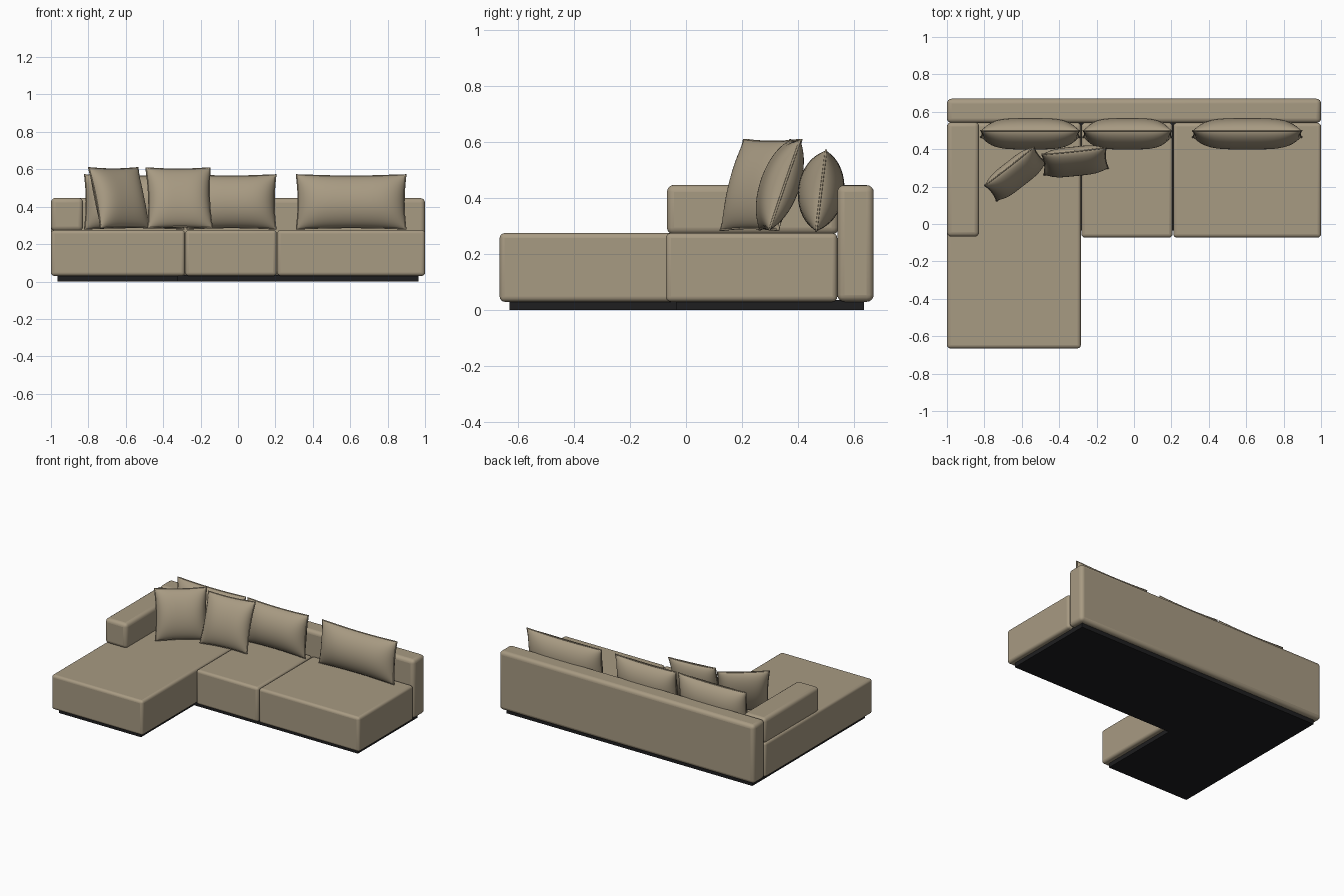
import bpy
import bmesh
from math import sin, pi, radians
from mathutils import Matrix, Vector

cube = bpy.data.objects.get("Cube")
if cube:
    bpy.data.objects.remove(cube, do_unlink=True)


def material(name, rgb):
    mat = bpy.data.materials.new(name)
    mat.use_nodes = True
    mat.diffuse_color = (*rgb, 1)
    mat.node_tree.nodes["Principled BSDF"].inputs["Base Color"].default_value = (*rgb, 1)
    return mat


fabric = material("tan fabric", (0.39, 0.325, 0.225))
black = material("black plinth", (0.013, 0.013, 0.014))


def add_mesh(name, bm, mat):
    bmesh.ops.recalc_face_normals(bm, faces=bm.faces)
    mesh = bpy.data.meshes.new(name)
    bm.to_mesh(mesh)
    bm.free()
    mesh.materials.append(mat)
    obj = bpy.data.objects.new(name, mesh)
    bpy.context.collection.objects.link(obj)
    return obj


def shade_smooth(obj):
    bpy.ops.object.select_all(action='DESELECT')
    obj.select_set(True)
    bpy.context.view_layer.objects.active = obj
    bpy.ops.object.shade_smooth_by_angle(angle=radians(40))


def block(name, x, y, z, radius):
    """Upholstered box with rounded edges, spanning the given ranges."""
    bm = bmesh.new()
    bmesh.ops.create_cube(bm, size=1)
    low, high = (Vector(c) for c in zip(x, y, z))
    for v in bm.verts:
        v.co = Vector([a + (b - a) * (c + 0.5) for a, b, c in zip(low, high, v.co)])
    obj = add_mesh(name, bm, fabric)
    bevel = obj.modifiers.new("soft edges", 'BEVEL')
    bevel.width = radius
    bevel.segments = 4
    shade_smooth(obj)
    return obj


def pillow(name, centre, width, height, thickness, turn, tilt):
    """Stuffed cushion: two bulged panels joined at a piped seam."""
    place = (Matrix.Translation(centre) @ Matrix.Rotation(radians(turn), 4, 'Z')
             @ Matrix.Rotation(radians(-tilt), 4, 'X'))

    def outline(u, v):
        # edges pull in slightly between the corners
        x = u * (width / 2 - 0.010 * (1 - v * v))
        z = v * (height / 2 - 0.008 * (1 - u * u))
        return x, z

    bm = bmesh.new()
    for side in (-1, 1):
        grid = bmesh.ops.create_grid(bm, x_segments=24, y_segments=24, size=1)
        for vert in grid["verts"]:
            u, v = sin(vert.co.x * pi / 2), sin(vert.co.y * pi / 2)
            x, z = outline(u, v)
            puff = max(0, (1 - u ** 4) * (1 - v * v)) ** 0.6
            vert.co = (x, side * puff * thickness / 2, z)
    bmesh.ops.remove_doubles(bm, verts=bm.verts, dist=0.00005)
    obj = add_mesh(name, bm, fabric)
    obj.matrix_world = place
    for face in obj.data.polygons:
        face.use_smooth = True

    # Piping around the seam
    steps = [i / 8 - 1 for i in range(16)]
    loop = ([(t, -1) for t in steps] + [(1, t) for t in steps]
            + [(-t, 1) for t in steps] + [(-1, -t) for t in steps])
    curve = bpy.data.curves.new(name + "_piping", 'CURVE')
    curve.dimensions = '3D'
    curve.bevel_depth = 0.004
    curve.bevel_resolution = 2
    spline = curve.splines.new('POLY')
    spline.points.add(len(loop) - 1)
    spline.use_cyclic_u = True
    for point, (u, v) in zip(spline.points, loop):
        x, z = outline(u, v)
        point.co = (x, 0, z, 1)
    curve.materials.append(fabric)
    piping = bpy.data.objects.new(name + "_piping", curve)
    bpy.context.collection.objects.link(piping)
    piping.matrix_world = place


# Recessed L-shaped plinth
bm = bmesh.new()
corners = [(-0.965, -0.63), (-0.32, -0.63), (-0.32, -0.035),
           (0.965, -0.035), (0.965, 0.635), (-0.965, 0.635)]
floor = bm.faces.new([bm.verts.new((x, y, 0)) for x, y in corners])
raised = bmesh.ops.extrude_face_region(bm, geom=[floor])
bmesh.ops.translate(bm, vec=(0, 0, 0.036),
                    verts=[g for g in raised["geom"] if isinstance(g, bmesh.types.BMVert)])
add_mesh("plinth", bm, black)

# Seats, backrest and arm
SEAT = (0.03, 0.275)
block("chaise_seat", (-1, -0.284), (-0.665, 0.54), SEAT, 0.018)
block("middle_seat", (-0.281, 0.206), (-0.072, 0.54), SEAT, 0.018)
block("left_seat", (0.21, 1), (-0.072, 0.54), SEAT, 0.018)
block("backrest", (-1, 1), (0.54, 0.67), (0.03, 0.446), 0.025)
block("right_arm", (-1, -0.828), (-0.068, 0.545), (0.27, 0.447), 0.025)

# Back cushions leaning on the backrest
for name, x, width in (("right", -0.555, 0.53), ("middle", -0.035, 0.475), ("left", 0.605, 0.585)):
    pillow(name + "_back_cushion", (x, 0.482, 0.426), width, 0.292, 0.165, 0, 7)

# Loose square cushions
pillow("corner_cushion", (-0.635, 0.268, 0.447), 0.335, 0.34, 0.13, 38, 18)
pillow("front_cushion", (-0.315, 0.335, 0.447), 0.345, 0.34, 0.13, 6, 19)
